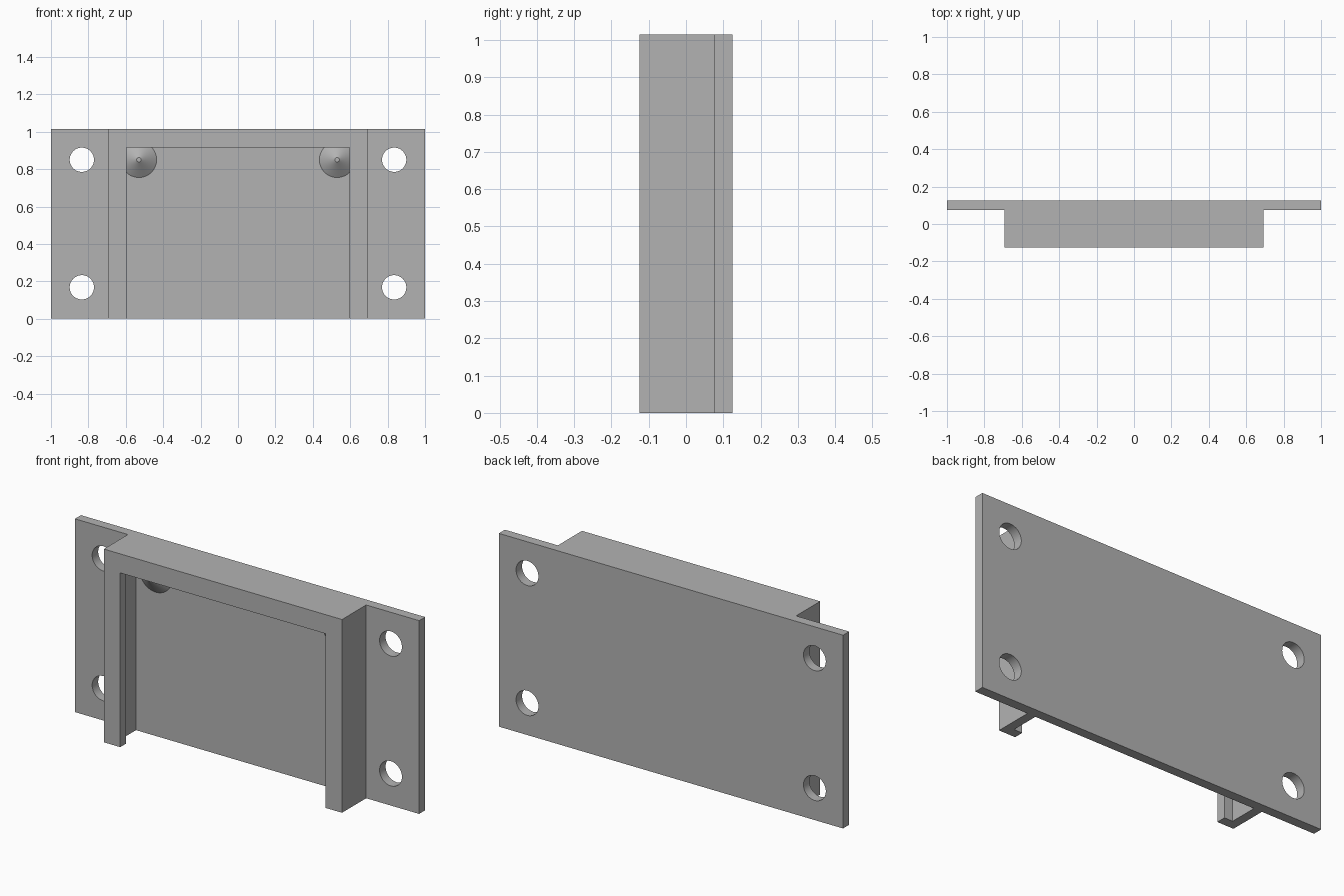
import bpy, bmesh, math
from mathutils import Matrix

default = bpy.data.objects.get("Cube")
if default:
    bpy.data.objects.remove(default, do_unlink=True)

HEIGHT = 1.015
BACK, PLATE_FRONT, LIP_BACK, FRONT = 0.125, 0.075, -0.075, -0.125
OUTER, INNER, LIP = 0.692, 0.645, 0.597

grey = bpy.data.materials.new("grey")
grey.use_nodes = True
colour = (0.45, 0.45, 0.45, 1)
grey.diffuse_color = colour
grey.node_tree.nodes["Principled BSDF"].inputs["Base Color"].default_value = colour


def finish(name, bm):
    bmesh.ops.recalc_face_normals(bm, faces=bm.faces)
    mesh = bpy.data.meshes.new(name)
    bm.to_mesh(mesh)
    bm.free()
    mesh.materials.append(grey)
    obj = bpy.data.objects.new(name, mesh)
    bpy.context.collection.objects.link(obj)
    return obj


def extrude_profile(name, points, y0, y1):
    """Extrude an x-z outline from y0 to y1."""
    bm = bmesh.new()
    face = bm.faces.new([bm.verts.new((x, y0, z)) for x, z in points])
    new = bmesh.ops.extrude_face_region(bm, geom=[face])["geom"]
    verts = [v for v in new if isinstance(v, bmesh.types.BMVert)]
    bmesh.ops.translate(bm, verts=verts, vec=(0, y1 - y0, 0))
    return finish(name, bm)


def arch(inner, thickness):
    """Upside-down U outline, open at the bottom."""
    top = HEIGHT - thickness
    return [(-OUTER, 0), (-OUTER, HEIGHT), (OUTER, HEIGHT), (OUTER, 0),
            (inner, 0), (inner, top), (-inner, top), (-inner, 0)]


def add_cone(bm, x, y, z, r_back, r_front, depth):
    """Cone or cylinder along y, narrow end towards the front."""
    place = Matrix.Translation((x, y, z)) @ Matrix.Rotation(math.pi / 2, 4, "X")
    bmesh.ops.create_cone(bm, cap_ends=True, segments=48, radius1=r_back,
                          radius2=r_front, depth=depth, matrix=place)


def smooth(obj):
    bpy.ops.object.select_all(action="DESELECT")
    obj.select_set(True)
    bpy.context.view_layer.objects.active = obj
    bpy.ops.object.shade_smooth_by_angle(angle=math.radians(30))


# Back plate with four screw holes
plate = extrude_profile("back_plate", [(-1, 0), (-1, HEIGHT), (1, HEIGHT), (1, 0)],
                        PLATE_FRONT, BACK)
bm = bmesh.new()
for x in (-0.835, 0.835):
    for z in (0.168, 0.85):
        add_cone(bm, x, 0.1, z, 0.065, 0.065, 0.2)
cutter = finish("hole_cutter", bm)
cutter.hide_render = True
cut = plate.modifiers.new("holes", "BOOLEAN")
cut.object = cutter
cut.solver = "EXACT"
bpy.context.view_layer.objects.active = plate
bpy.ops.object.modifier_apply(modifier=cut.name)
bpy.data.objects.remove(cutter, do_unlink=True)
smooth(plate)

# Pocket walls and the retaining lip in front of them
extrude_profile("pocket_walls", arch(INNER, OUTER - INNER), LIP_BACK, PLATE_FRONT)
extrude_profile("retaining_lip", arch(LIP, 0.1), FRONT, LIP_BACK)

# Conical bumps in the upper corners of the pocket
BUMP = 0.06
for side, x in (("left", 0.53), ("right", -0.53)):
    bm = bmesh.new()
    add_cone(bm, x, PLATE_FRONT - BUMP / 2, 0.85, 0.095, 0.012, BUMP)
    smooth(finish(side + "_bump", bm))
